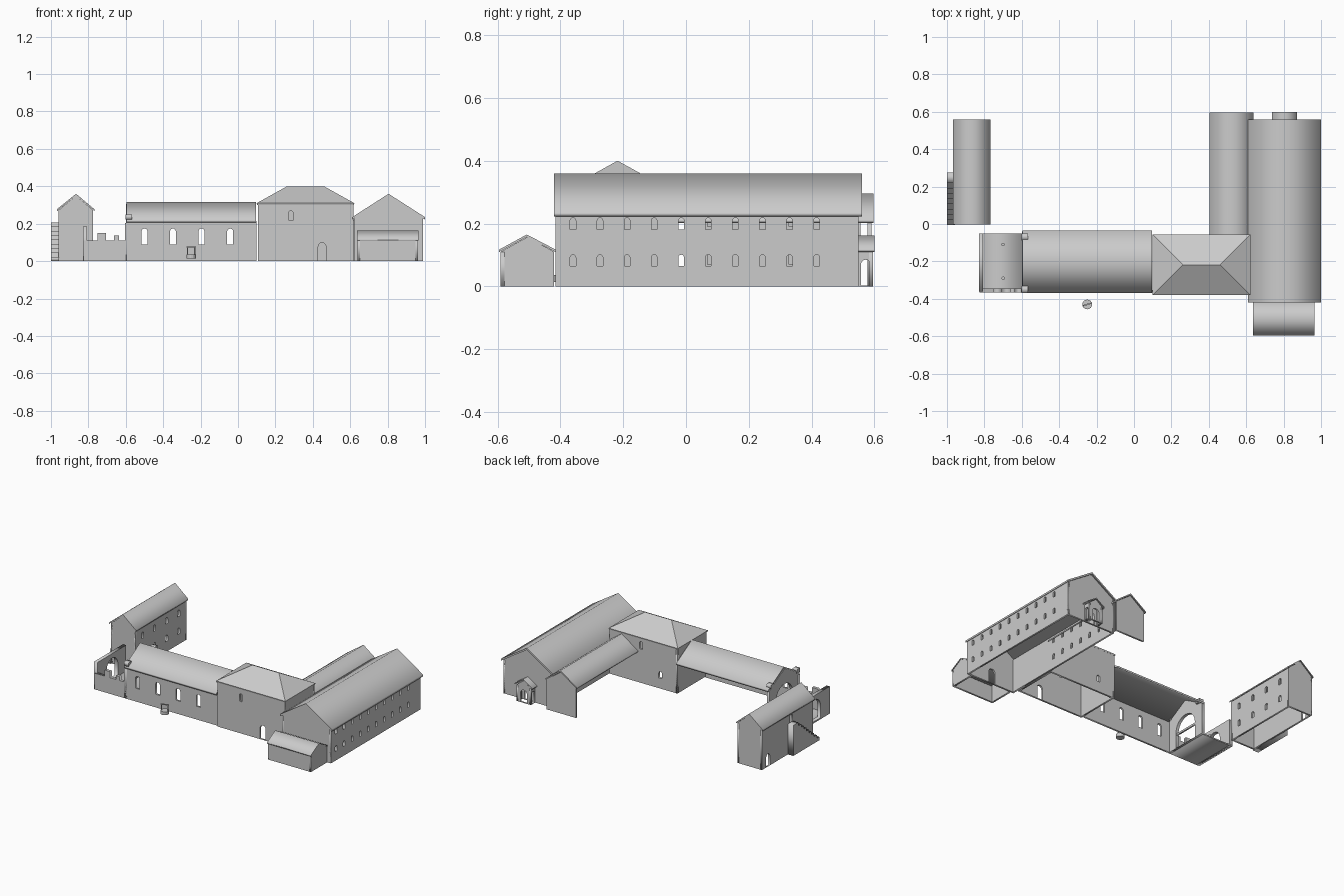
import bpy, bmesh, math
from mathutils import Matrix

if "Cube" in bpy.data.objects:
    bpy.data.objects.remove(bpy.data.objects["Cube"])


def arch(c, z0, w, h, n=6):
    """Outline of a round-headed opening."""
    r = w / 2
    pts = [(c - r, z0), (c + r, z0)]
    return pts + [(c + r * math.cos(math.pi * i / n), z0 + h - r + r * math.sin(math.pi * i / n))
                  for i in range(n + 1)]


def plate(name, pts, plane, a, b, holes=()):
    """Profile with holes, extruded from a to b. plane 'xz' runs along y, 'yz' runs along x."""
    cu = bpy.data.curves.new(name, 'CURVE')
    cu.dimensions = '2D'
    cu.fill_mode = 'BOTH'
    cu.extrude = abs(b - a) / 2
    for loop in [pts, *holes]:
        sp = cu.splines.new('POLY')
        sp.points.add(len(loop) - 1)
        for p, (u, v) in zip(sp.points, loop):
            p.co = (u, v, 0, 1)
        sp.use_cyclic_u = True
    tmp = bpy.data.objects.new(name + "_curve", cu)
    bpy.context.collection.objects.link(tmp)
    bpy.context.view_layer.update()
    me = bpy.data.meshes.new_from_object(tmp.evaluated_get(bpy.context.evaluated_depsgraph_get()))
    bpy.data.objects.remove(tmp)
    m = (a + b) / 2
    if plane == 'xz':
        mat = Matrix(((1, 0, 0, 0), (0, 0, 1, m), (0, 1, 0, 0), (0, 0, 0, 1)))
    else:
        mat = Matrix(((0, 0, 1, m), (1, 0, 0, 0), (0, 1, 0, 0), (0, 0, 0, 1)))
    bm = bmesh.new()
    bm.from_mesh(me)
    bm.transform(mat)
    bmesh.ops.remove_doubles(bm, verts=bm.verts, dist=1e-5)
    bmesh.ops.recalc_face_normals(bm, faces=bm.faces)
    bm.to_mesh(me)
    bm.free()
    me.name = name
    ob = bpy.data.objects.new(name, me)
    bpy.context.collection.objects.link(ob)
    return ob


def rect(u0, u1, z0, z1):
    return [(u0, z0), (u1, z0), (u1, z1), (u0, z1)]


def gable(u0, u1, eave, ridge, c=None):
    c = (u0 + u1) / 2 if c is None else c
    return [(u0, 0), (u1, 0), (u1, eave), (c, ridge), (u0, eave)]


def roof(name, plane, u0, u1, eave, ridge, a, b, c=None, t=.013):
    c = (u0 + u1) / 2 if c is None else c
    plate(name, [(u0, eave), (c, ridge), (u1, eave), (u1, eave - t), (c, ridge - t), (u0, eave - t)],
          plane, a, b)


def cyl(name, x, y, z0, z1, r, n=12):
    bpy.ops.mesh.primitive_cylinder_add(vertices=n, radius=r, depth=z1 - z0, location=(x, y, (z0 + z1) / 2))
    bpy.context.object.name = name


T = .012      # wall thickness
E = .002      # door sill

# Large right hall
cols = [-.36 + .0862 * i for i in range(10)]
wins = [arch(y, z, .018, .037) for y in cols for z in (.064, .181)]
wins_w = [arch(y, z, .018, .037) for y in cols if y > -.03 for z in (.064, .181)]
plate("hall_east_wall", rect(-.415, .55, 0, .228), 'yz', .99 - T, .99, wins)
plate("hall_west_wall", rect(-.415, .55, 0, .228), 'yz', .62, .62 + T, wins_w)
plate("hall_south_wall", gable(.62, .99, .228, .35), 'xz', -.415, -.415 + T, [arch(.8, E, .05, .1)])
plate("hall_north_wall", gable(.62, .99, .228, .35), 'xz', .55 - T, .55, [arch(.805, E, .05, .085)])
roof("hall_roof", 'xz', .61, 1.0, .235, .36, -.42, .56)

# Low annex in front of the hall
for nm, x in (("west", .64), ("east", .962 - T)):
    plate("annex_%s_wall" % nm, gable(-.59, -.42, .11, .157), 'yz', x, x + T)
plate("annex_front_wall", rect(.64, .962, 0, .11), 'xz', -.59, -.59 + T)
roof("annex_roof", 'yz', -.595, -.415, .117, .165, .635, .965, -.507, .008)

# Small porch behind the hall
for nm, x in (("west", .75), ("east", .86 - T)):
    plate("porch_%s_wall" % nm, rect(.55, .595, 0, .11), 'yz', x, x + T, [arch(.572, E, .03, .083)])
plate("porch_front_wall", gable(.75, .86, .11, .152), 'xz', .595 - T, .595, [arch(.805, E, .05, .085)])
roof("porch_roof", 'xz', .738, .872, .118, .162, .55, .6, t=.008)

# Covered walk beside the hall, open to the courtyard
plate("walk_end_wall", gable(.415, .635, .205, .285), 'xz', .578, .59)
roof("walk_roof", 'xz', .405, .64, .212, .296, -.06, .597, .527, .01)

# Hipped tower block
plate("tower_front_wall", rect(.107, .617, 0, .305), 'xz', -.375, -.375 + T,
      [arch(.283, .217, .022, .052), arch(.45, E, .042, .097)])
plate("tower_back_wall", rect(.107, .617, 0, .305), 'xz', -.06 - T, -.06,
      [arch(.235, .07, .025, .045), arch(.38, .23, .025, .052)])
for nm, x in (("west", .107), ("east", .617 - T)):
    plate("tower_%s_wall" % nm, rect(-.375, -.06, 0, .305), 'yz', x, x + T)
me = bpy.data.meshes.new("tower_hip_roof")
me.from_pydata([(.1, -.38, .31), (.622, -.38, .31), (.622, -.055, .31), (.1, -.055, .31),
                (.262, -.218, .4), (.46, -.218, .4)], [],
               [(0, 1, 5, 4), (1, 2, 5), (2, 3, 4, 5), (3, 0, 4)])
hip = bpy.data.objects.new("tower_hip_roof", me)
bpy.context.collection.objects.link(hip)
mod = hip.modifiers.new("thickness", 'SOLIDIFY')
mod.thickness = .01
mod.offset = -1

# Long nave: south wall, arched west gable, roof; courtyard side open
plate("nave_front_wall", rect(-.595, .1, 0, .214), 'xz', -.365, -.365 + T,
      [arch(x, .09, .032, .084, 8) for x in (-.5, -.348, -.195, -.042)])
plate("nave_west_gable", gable(-.365, -.04, .214, .305), 'yz', -.6, -.58, [arch(-.2, E, .18, .2, 12)])
plate("nave_arch_band", arch(-.2, .095, .18, .015, 1)[:2] + [(-.11, .108), (-.29, .108)], 'yz', -.595, -.585)
roof("nave_roof", 'yz', -.37, -.035, .22, .316, -.595, .097)
for y in (-.35, -.07):
    plate("nave_corner_block", rect(y - .018, y + .018, .222, .248), 'yz', -.602, -.568)

# Ruined forecourt with floor, broken wall and arched west wall
plate("court_floor", rect(-.83, -.595, 0, .008), 'xz', -.355, -.05)
broken = [(-.825, 0), (-.595, 0), (-.595, .205), (-.603, .205), (-.603, .11), (-.635, .11), (-.635, .137),
          (-.662, .137), (-.662, .11), (-.707, .11), (-.707, .151), (-.75, .151), (-.75, .11), (-.825, .11)]
plate("court_broken_wall", broken, 'xz', -.365, -.345)
plate("court_west_wall", rect(-.36, -.05, 0, .185), 'yz', -.83, -.806, [arch(-.2, .01, .12, .145, 10)])
for y in (-.11, -.29):
    cyl("court_post", -.7, y, .005, .06, .009)

# Separate left house
ys = (.08, .21, .34, .47)
plate("house_east_wall", rect(.004, .555, 0, .272), 'yz', -.775 - T, -.775,
      [arch(y, z, .024, .042) for y in ys for z in (.07, .19)])
plate("house_west_wall", rect(.004, .555, 0, .272), 'yz', -.96, -.96 + T,
      [arch(.49, E, .04, .085), arch(.24, .2, .03, .06)])
for nm, y in (("front", .004), ("back", .555 - T)):
    plate("house_%s_wall" % nm, gable(-.96, -.775, .272, .35, -.866), 'xz', y, y + T)
roof("house_roof", 'xz', -.968, -.768, .278, .36, -.002, .56, -.866, .01)

# Outside stair on the house's west side
steps = [(-.005, 0), (.275, 0), (.275, .207)]
n = 9
for i in range(n, 0, -1):
    y0 = -.005 + .25 * (i - 1) / n
    steps += [(y0 if i < n else .22, .207 * i / n), (y0 if i < n else .22, .207 * (i - 1) / n)]
plate("house_stair", steps[:-1], 'yz', -1.0, -.958)

# Well in front of the nave
cyl("well_ring", -.25, -.43, .014, .036, .026, 16)
for s in (-1, 1):
    cyl("well_post", -.25 + s * .02, -.43 + s * .006, .03, .078, .004, 8)
bpy.ops.mesh.primitive_cube_add(size=1, location=(-.25, -.43, .075), rotation=(0, 0, .29))
bpy.context.object.name = "well_beam"
bpy.context.object.scale = (.05, .007, .006)
